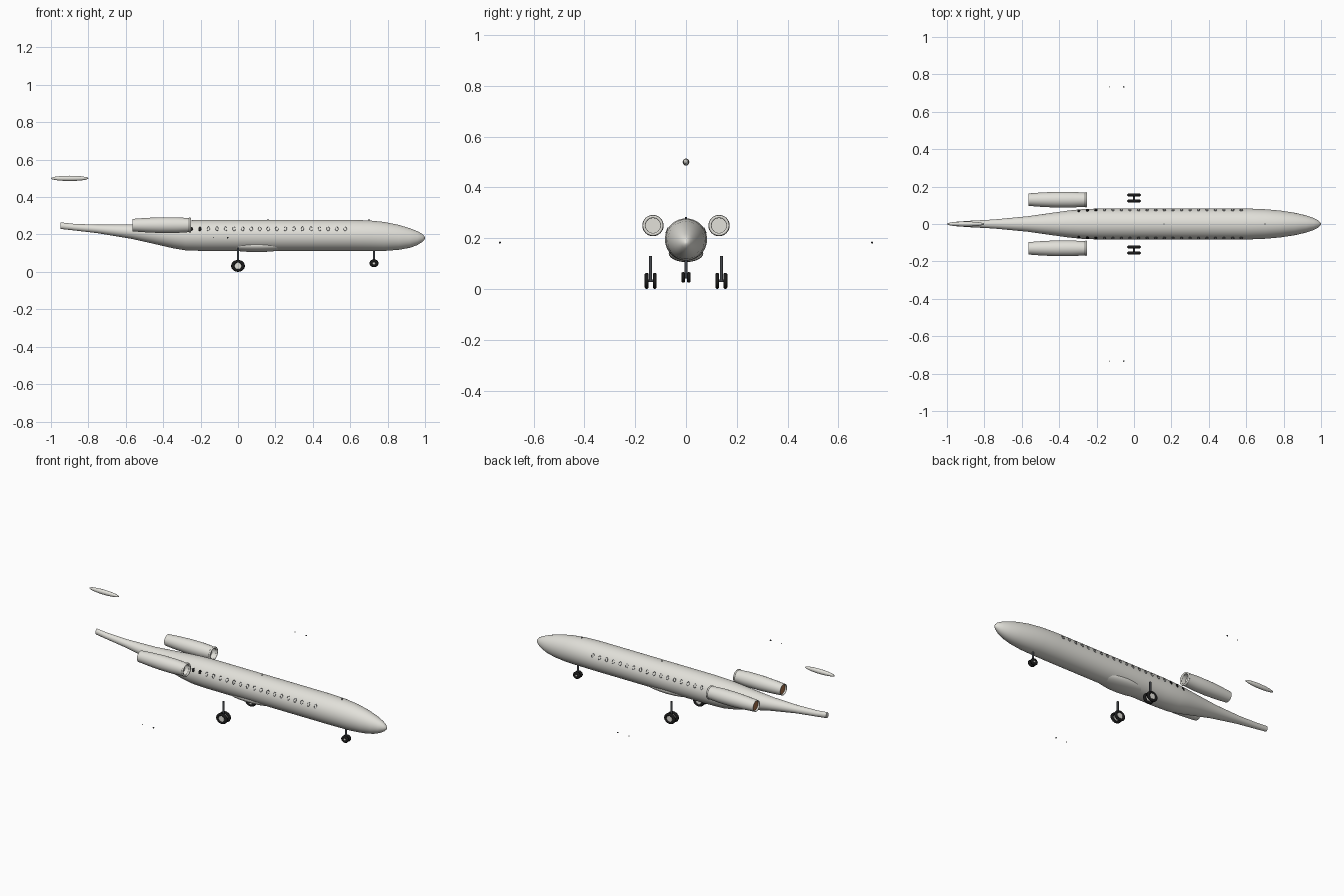
import bpy, bmesh, math
from mathutils import Matrix, Vector

cube = bpy.data.objects.get("Cube")
if cube:
    bpy.data.objects.remove(cube, do_unlink=True)


def material(name, rgb, rough=0.5):
    m = bpy.data.materials.new(name)
    m.use_nodes = True
    m.diffuse_color = (*rgb, 1)
    shader = m.node_tree.nodes["Principled BSDF"]
    shader.inputs["Base Color"].default_value = (*rgb, 1)
    shader.inputs["Roughness"].default_value = rough
    return m


WHITE = material("warm white paint", (0.76, 0.75, 0.70))
BLACK = material("black rubber", (0.01, 0.01, 0.01))
STEEL = material("dark steel", (0.06, 0.065, 0.075))
COPPER = material("exhaust copper", (0.40, 0.17, 0.07))


def finish(name, bm, mats, angle=40):
    bmesh.ops.recalc_face_normals(bm, faces=bm.faces)
    mesh = bpy.data.meshes.new(name)
    bm.to_mesh(mesh)
    bm.free()
    ob = bpy.data.objects.new(name, mesh)
    bpy.context.collection.objects.link(ob)
    for m in mats:
        mesh.materials.append(m)
    bpy.ops.object.select_all(action="DESELECT")
    ob.select_set(True)
    bpy.context.view_layer.objects.active = ob
    bpy.ops.object.shade_smooth_by_angle(angle=math.radians(angle))
    return ob


def loft(stations, y=0.0, sides=40):
    """Skin elliptical rings given as (x, centre z, half width, half height)."""
    bm = bmesh.new()
    rings = []
    for x, z, ry, rz in stations:
        rings.append([bm.verts.new((x, y + ry * math.cos(a), z + rz * math.sin(a)))
                      for a in (math.tau * i / sides for i in range(sides))])
    for a, b in zip(rings, rings[1:]):
        for i in range(sides):
            j = (i + 1) % sides
            bm.faces.new((a[i], a[j], b[j], b[i]))
    bm.faces.new(rings[0])
    bm.faces.new(rings[-1])
    return bm


def ellipsoid(name, centre, radii, mat, seg=24):
    bm = bmesh.new()
    bmesh.ops.create_uvsphere(bm, u_segments=seg, v_segments=seg // 2, radius=1)
    bmesh.ops.transform(bm, verts=bm.verts,
                        matrix=Matrix.Translation(centre) @ Matrix.Diagonal((*radii, 1)))
    return finish(name, bm, [mat], 80)


def cylinder(name, centre, radius, depth, mat, axis="Z", seg=20):
    bm = bmesh.new()
    turn = {"Z": Matrix(), "Y": Matrix.Rotation(math.pi / 2, 4, "X"),
            "X": Matrix.Rotation(math.pi / 2, 4, "Y")}[axis]
    bmesh.ops.create_cone(bm, cap_ends=True, segments=seg, radius1=radius, radius2=radius,
                          depth=depth, matrix=Matrix.Translation(centre) @ turn)
    return finish(name, bm, [mat])


def add_ring(bm, matrix, major, minor, seg=24, tube=10):
    """Torus around local z."""
    grid = []
    for i in range(seg):
        a = math.tau * i / seg
        grid.append([])
        for j in range(tube):
            b = math.tau * j / tube
            r = major + minor * math.cos(b)
            p = Vector((r * math.cos(a), r * math.sin(a), minor * math.sin(b)))
            grid[i].append(bm.verts.new(matrix @ p))
    for i in range(seg):
        for j in range(tube):
            k, n = (i + 1) % seg, (j + 1) % tube
            bm.faces.new((grid[i][j], grid[k][j], grid[k][n], grid[i][n]))


# Fuselage: slim raised tail, tube, rounded drooping nose
R, ZC = 0.083, 0.195
top_bottom = [(-0.95, .265, .230, .012), (-0.88, .257, .222, .017), (-0.75, .252, .207, .024),
              (-0.57, .254, .177, .041), (-0.45, .262, .150, .058), (-0.35, .270, .127, .072),
              (-0.28, .275, .115, .079), (-0.18, .278, .112, R), (0.6, .278, .112, R),
              (0.7, .275, .112, .079), (0.78, .267, .112, .072), (0.86, .251, .118, .060),
              (0.92, .233, .129, .046), (0.96, .217, .144, .032), (0.985, .203, .160, .019),
              (0.997, .190, .172, .008), (1.0, .182, .180, .001)]
finish("fuselage", loft([(x, (t + b) / 2, w, (t - b) / 2) for x, t, b, w in top_bottom]),
       [WHITE], 60)
ellipsoid("belly_fairing", (0.1, 0, 0.141), (0.19, 0.068, 0.035), WHITE, 32)
ellipsoid("tail_bullet", (-0.9, 0, 0.5), (0.1, 0.013, 0.014), WHITE)
for x in (0.16, 0.7):
    cylinder("roof_antenna", (x, 0, 0.278), 0.003, 0.01, STEEL, seg=8)

# Cabin windows: rear three glazed, the rest thin frames level with the skin
frames, panes = bmesh.new(), bmesh.new()
tilt = math.radians(25)
for side in (1, -1):
    for i in range(20):
        x = -0.295 + 0.0457 * i
        r = R - (0.0065, 0.003, 0.001)[i] if i < 3 else R
        pos = Vector((x, side * r * math.cos(tilt), ZC + r * math.sin(tilt)))
        m = (Matrix.Translation(pos) @ Matrix.Rotation(side * tilt, 4, "X")
             @ Matrix.Rotation(math.pi / 2, 4, "X") @ Matrix.Diagonal((0.75, 1.1, 1, 1)))
        if i < 3:
            bmesh.ops.create_cone(panes, cap_ends=True, segments=16, radius1=0.011,
                                  radius2=0.011, depth=0.006, matrix=m)
        else:
            add_ring(frames, m, 0.0105, 0.0012, 16, 6)
finish("window_frames", frames, [STEEL])
finish("rear_window_panes", panes, [BLACK])

for side, label in ((1, "left"), (-1, "right")):
    # Rear engine with recessed intake, bright lip and copper exhaust
    y = side * 0.13
    shape = [(-0.555, .029), (-0.565, .030), (-0.565, .033), (-0.50, .038), (-0.42, .042),
             (-0.33, .042), (-0.27, .038), (-0.262, .038), (-0.262, .032), (-0.285, .030)]
    bm = loft([(x, 0.25, r, r) for x, r in shape], y, 32)
    for f in bm.faces:
        f.material_index = int(f.calc_center_median().x < -0.553 and len(f.verts) > 4)
    finish(label + "_engine", bm, [WHITE, COPPER])
    bm = bmesh.new()
    add_ring(bm, Matrix.Translation((-0.257, y, 0.25)) @ Matrix.Rotation(math.pi / 2, 4, "Y"),
             0.035, 0.006, 32)
    finish(label + "_engine_lip", bm, [WHITE], 80)
    # Wing tip lights
    ellipsoid(label + "_tip_light", (-0.055, side * 0.733, 0.183), (.005, .004, .004), STEEL, 12)
    ellipsoid(label + "_tip_strobe", (-0.13, side * 0.733, 0.183), (.003, .003, .003), WHITE, 12)


def landing_gear(name, x, y, z, rx, rz, gap, top):
    """Strut, axle and a pair of tyres with pale hubs."""
    cylinder(name + "_strut", (x, y, (z + top) / 2), 0.006, top - z, STEEL)
    cylinder(name + "_axle", (x, y, z), 0.005, gap * 2, STEEL, "Y")
    for s in (1, -1):
        bm = bmesh.new()
        tube = 0.008
        squash = Matrix.Diagonal((rx / rz, 1, 1, 1))
        add_ring(bm, Matrix.Translation((x, y + s * gap, z)) @ squash
                 @ Matrix.Rotation(math.pi / 2, 4, "X"), rz - tube, tube)
        finish(name + "_tyre", bm, [BLACK], 80)
        cylinder(name + "_hub", (x, y + s * gap, z), rz - 1.7 * tube, 0.009, WHITE, "Y")


for side, label in ((1, "left"), (-1, "right")):
    landing_gear(label + "_main_gear", 0.0, side * 0.139, 0.032, 0.037, 0.032, 0.016, 0.13)
landing_gear("nose_gear", 0.727, 0, 0.046, 0.024, 0.021, 0.011, 0.12)
